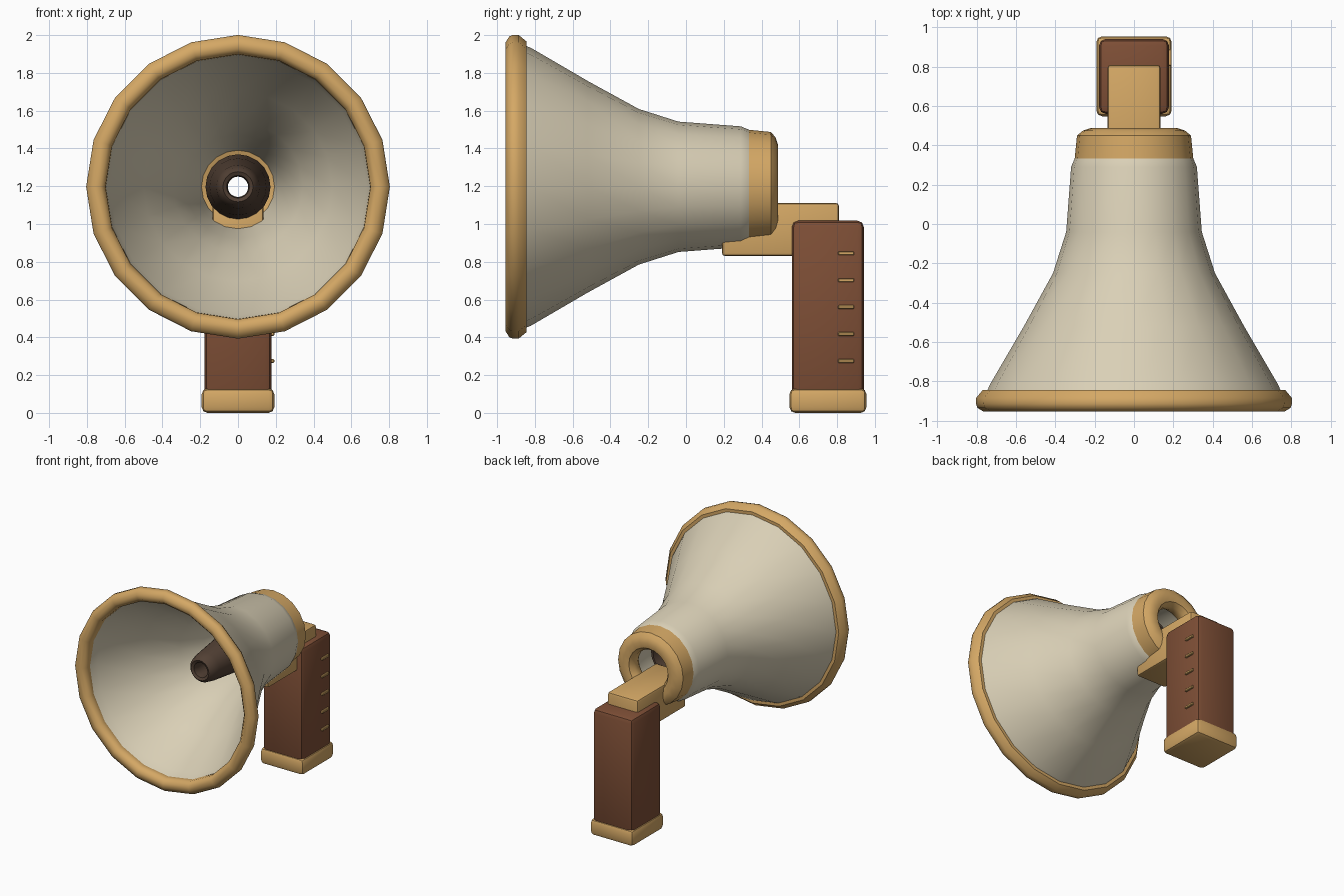
import bpy, bmesh, math

cube = bpy.data.objects.get("Cube")
if cube:
    bpy.data.objects.remove(cube, do_unlink=True)

AXIS_Z = 1.197


def material(name, rgb):
    m = bpy.data.materials.new(name)
    m.use_nodes = True
    m.diffuse_color = (*rgb, 1)
    m.node_tree.nodes["Principled BSDF"].inputs["Base Color"].default_value = (*rgb, 1)
    return m


cream = material("cream", (0.70, 0.63, 0.47))
tan = material("tan", (0.66, 0.39, 0.13))
brown = material("red brown", (0.21, 0.078, 0.037))
dark = material("dark brown", (0.085, 0.052, 0.035))


def finish(name, bm, mat, angle=40):
    bmesh.ops.recalc_face_normals(bm, faces=bm.faces)
    me = bpy.data.meshes.new(name)
    bm.to_mesh(me)
    bm.free()
    me.materials.append(mat)
    ob = bpy.data.objects.new(name, me)
    bpy.context.collection.objects.link(ob)
    bpy.ops.object.select_all(action='DESELECT')
    ob.select_set(True)
    bpy.context.view_layer.objects.active = ob
    bpy.ops.object.shade_smooth_by_angle(angle=math.radians(angle))
    return ob


def lathe(name, profile, mat, sides=20, angle=40):
    """Turn a closed (y, radius) profile around the horn axis."""
    bm = bmesh.new()
    rings = []
    for i in range(sides):
        a = i * math.tau / sides
        rings.append([bm.verts.new((r * math.sin(a), y, AXIS_Z + r * math.cos(a)))
                      for y, r in profile])
    n = len(profile)
    for i in range(sides):
        p, q = rings[i], rings[(i + 1) % sides]
        for j in range(n):
            k = (j + 1) % n
            bm.faces.new((p[j], p[k], q[k], q[j]))
    return finish(name, bm, mat, angle)


def box(name, lo, hi, mat, bevel=0.0, segments=2):
    bm = bmesh.new()
    bmesh.ops.create_cube(bm, size=1)
    for v in bm.verts:
        v.co = [(a + b) / 2 + c * (b - a) for a, b, c in zip(lo, hi, v.co)]
    if bevel:
        bmesh.ops.bevel(bm, geom=bm.edges[:], offset=bevel, segments=segments,
                        profile=0.5, affect='EDGES')
    return finish(name, bm, mat, 35)


# Flared horn shell, outside then inside
lathe("horn", [(-0.88, 0.76), (-0.82, 0.735), (-0.52, 0.56), (-0.25, 0.412),
               (-0.04, 0.345), (0.29, 0.32), (0.35, 0.295), (0.40, 0.24),
               (0.40, 0.185), (0.19, 0.222), (-0.04, 0.275), (-0.25, 0.345),
               (-0.52, 0.50), (-0.82, 0.68), (-0.90, 0.705)], cream)

# Rounded rim around the mouth
lathe("front_rim", [(-0.955, 0.765), (-0.935, 0.797), (-0.915, 0.804), (-0.885, 0.803),
                    (-0.845, 0.77), (-0.845, 0.72), (-0.885, 0.70), (-0.925, 0.702),
                    (-0.955, 0.73)], tan, angle=50)

# Rear collar with open centre
lathe("rear_collar", [(0.33, 0.302), (0.45, 0.29), (0.475, 0.26), (0.488, 0.22),
                      (0.478, 0.175), (0.445, 0.15), (0.40, 0.148), (0.36, 0.17),
                      (0.33, 0.26)], tan)

# Hollow tapered tube inside the horn
lathe("inner_tube", [(-0.475, 0.06), (-0.485, 0.08), (-0.465, 0.10), (-0.40, 0.115),
                     (-0.10, 0.15), (0.20, 0.172), (0.20, 0.155), (-0.10, 0.10),
                     (-0.43, 0.054)], dark)

# Bracket, grip and foot
box("bracket", (-0.135, 0.19, 0.83), (0.135, 0.81, 1.112), tan, 0.018)
box("grip", (-0.178, 0.56, 0.09), (0.178, 0.942, 1.018), brown, 0.035)
box("grip_foot", (-0.192, 0.548, 0.0), (0.192, 0.955, 0.13), tan, 0.03)

# Small ridges on one side of the grip
for i in range(5):
    z = 0.275 + i * 0.1425
    box(f"grip_ridge_{i + 1}", (0.165, 0.805, z - 0.01), (0.192, 0.89, z + 0.01), tan, 0.004, 1)
